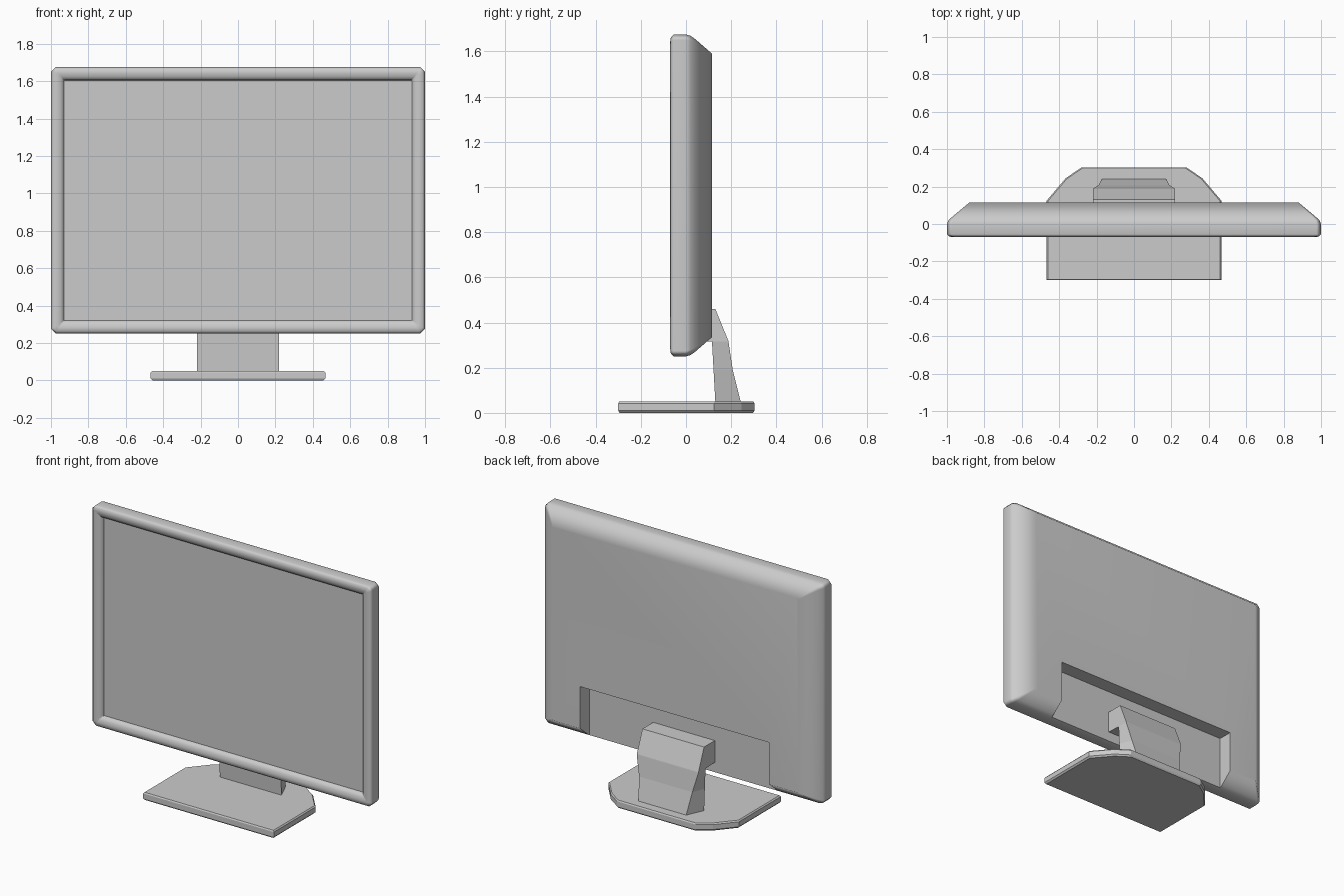
import bpy, bmesh, math

if "Cube" in bpy.data.objects:
    bpy.data.objects.remove(bpy.data.objects["Cube"])


def loft(name, rings):
    """Skin a stack of equal-length rings and cap both ends."""
    bm = bmesh.new()
    rows = [[bm.verts.new(p) for p in ring] for ring in rings]
    n = len(rows[0])
    for a, b in zip(rows, rows[1:]):
        for i in range(n):
            j = (i + 1) % n
            bm.faces.new((a[i], a[j], b[j], b[i]))
    bm.faces.new(rows[0])
    bm.faces.new(rows[-1])
    bmesh.ops.recalc_face_normals(bm, faces=bm.faces[:])
    mesh = bpy.data.meshes.new(name)
    bm.to_mesh(mesh)
    bm.free()
    ob = bpy.data.objects.new(name, mesh)
    bpy.context.collection.objects.link(ob)
    return ob


def activate(ob):
    bpy.ops.object.select_all(action='DESELECT')
    ob.select_set(True)
    bpy.context.view_layer.objects.active = ob


def frame_ring(y, inset_x, inset_z, c):
    """Rectangle with clipped corners, centred on the screen."""
    w, h, mid = 1 - inset_x, 0.7125 - inset_z, 0.9625
    pts = [(w - c, -h), (w, -h + c), (w, h - c), (w - c, h),
           (-w + c, h), (-w, h - c), (-w, -h + c), (-w + c, -h)]
    return [(x, y, mid + z) for x, z in pts]


# Display housing: screen, rounded bezel, sides and sloped back
sections = [(-0.038, .071, .071, .002), (-0.055, .068, .068, .003),
            (-0.065, .052, .052, .006), (-0.07, .032, .032, .012),
            (-0.067, .012, .012, .02), (-0.055, 0, 0, .025),
            (0.0, 0, 0, .025), (0.02, .008, .006, .023),
            (0.04, .03, .02, .018), (0.115, .12, .085, .008)]
housing = loft("display_housing", [frame_ring(*s) for s in sections])

# Stand recess cut in the lower back
cutter = loft("recess_cutter", [[(x, y, z) for x, y in
              ((-.675, .02), (.675, .02), (.675, .3), (-.675, .3))]
              for z in (0.1, 0.605)])
cut = housing.modifiers.new("recess", 'BOOLEAN')
cut.operation = 'DIFFERENCE'
cut.solver = 'EXACT'
cut.object = cutter
activate(housing)
bpy.ops.object.modifier_apply(modifier=cut.name)
bpy.data.objects.remove(cutter, do_unlink=True)
activate(housing)
bpy.ops.object.shade_smooth_by_angle(angle=math.radians(55))
housing.modifiers.new("weighted_normals", 'WEIGHTED_NORMAL').keep_sharp = True

# Stand neck: height, front y, back y, back half-width
neck_rows = [(.46, .02, .13, .22), (.32, .02, .187, .22), (.315, .115, .188, .22),
             (.19, .122, .207, .19), (.045, .13, .243, .17)]
loft("stand_neck", [[(-.22, f, z), (.22, f, z), (w, b, z), (-w, b, z)]
                    for z, f, b, w in neck_rows])

# Foot plate with clipped rear corners
half = [(.467, -.3), (.467, .125), (.365, .245), (.28, .303)]
outline = half + [(-x, y) for x, y in reversed(half)]
foot = loft("stand_foot", [[(x * s, y * s, z) for x, y in outline]
            for z, s in ((0, .98), (.01, 1), (.042, 1), (.05, .985))])
